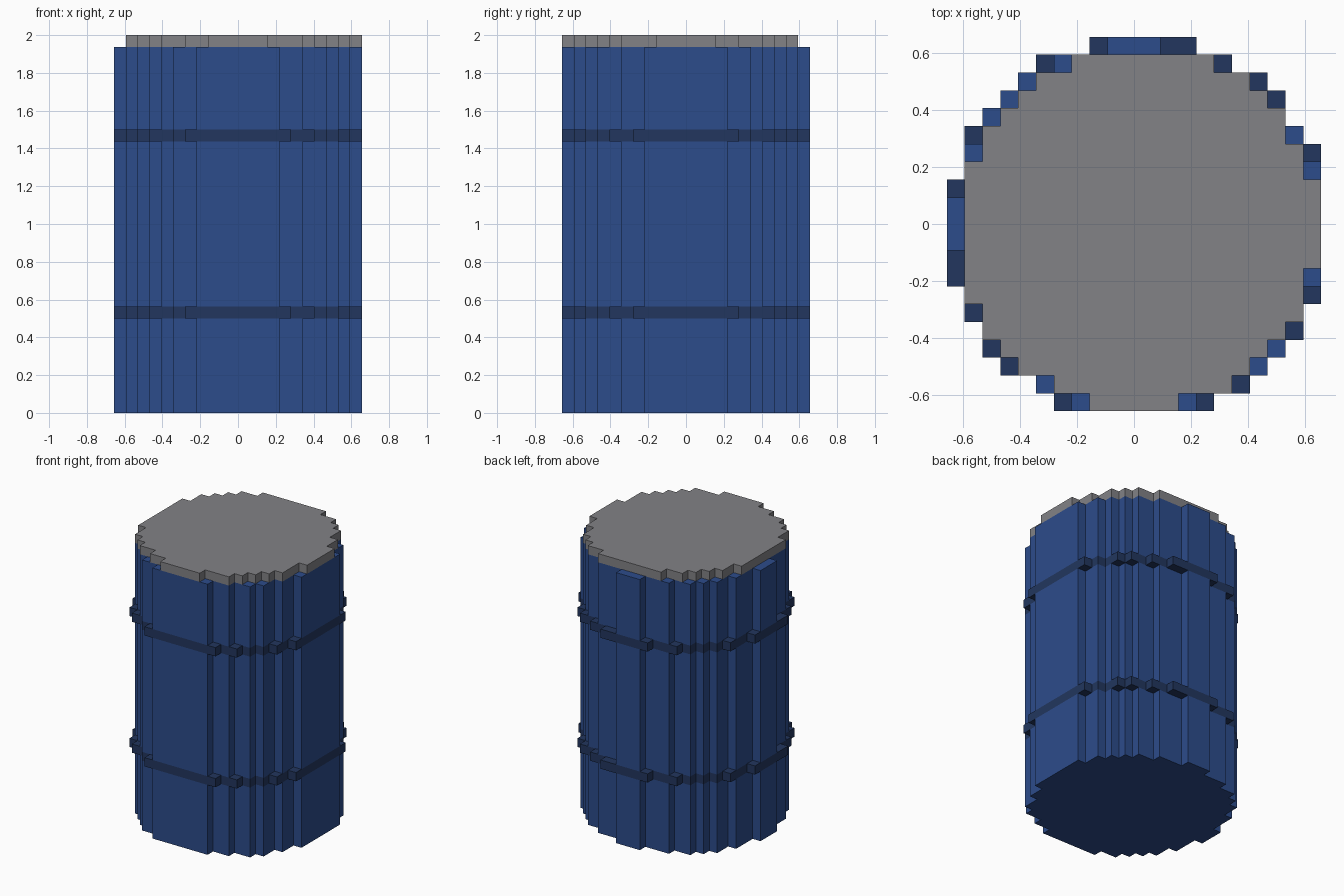
import bpy
import bmesh

if "Cube" in bpy.data.objects:
    bpy.data.objects.remove(bpy.data.objects["Cube"], do_unlink=True)

UNIT = 2 / 32          # size of one block
HALF = 21 * UNIT / 2   # half of the 21-block footprint


def material(name, rgb):
    linear = [((c / 255 + 0.055) / 1.055) ** 2.4 for c in rgb] + [1.0]
    mat = bpy.data.materials.new(name)
    mat.use_nodes = True
    mat.diffuse_color = linear
    mat.node_tree.nodes["Principled BSDF"].inputs["Base Color"].default_value = linear
    return mat


blue = material("barrel blue", (44, 76, 139))
navy = material("band navy", (34, 54, 94))
gray = material("lid gray", (130, 130, 134))

# First and last block of each row, front to back: a stepped round outline
BODY = [(7, 13), (5, 15), (4, 17), (3, 18), (2, 18), (2, 19), (1, 19), (1, 20),
        (1, 20), (0, 20), (0, 20), (0, 20), (1, 20), (1, 20), (1, 19), (2, 19),
        (2, 18), (3, 17), (4, 16), (6, 14), (9, 11)]
BAND = [(6, 14), (5, 16), (3, 17), (2, 18), (2, 19), (1, 19), (1, 20), (0, 20),
        (0, 20), (0, 20), (0, 20), (0, 20), (0, 20), (1, 20), (1, 20), (1, 19),
        (2, 18), (3, 18), (4, 17), (5, 15), (8, 13)]
LID = [(8, 12), (6, 15), (4, 16), (3, 17), (2, 18), (2, 19), (1, 19), (1, 19),
       (1, 20), (1, 20), (1, 20), (1, 20), (1, 20), (1, 19), (2, 19), (2, 18),
       (3, 18), (4, 17), (5, 16), (7, 14)]


def stepped_side(columns):
    """Corner points of one side of the outline, keeping only real steps."""
    points = []
    for row, col in enumerate(columns):
        if points and points[-1][0] == col:
            points[-1] = (col, row + 1)
        else:
            points += [(col, row), (col, row + 1)]
    return points


def stepped_disc(name, rows, bottom, top, mat):
    """Extrude a stepped outline between two block heights."""
    right = stepped_side([last + 1 for first, last in rows])
    left = stepped_side([first for first, last in rows])
    bm = bmesh.new()
    ring = [bm.verts.new((c * UNIT - HALF, r * UNIT - HALF, bottom * UNIT))
            for c, r in right + left[::-1]]
    base = bm.faces.new(ring)
    result = bmesh.ops.extrude_face_region(bm, geom=[base], use_keep_orig=True)
    moved = [g for g in result["geom"] if isinstance(g, bmesh.types.BMVert)]
    bmesh.ops.translate(bm, verts=moved, vec=(0, 0, (top - bottom) * UNIT))
    bmesh.ops.recalc_face_normals(bm, faces=bm.faces)
    mesh = bpy.data.meshes.new(name)
    bm.to_mesh(mesh)
    bm.free()
    mesh.materials.append(mat)
    obj = bpy.data.objects.new(name, mesh)
    bpy.context.collection.objects.link(obj)


# Barrel walls, hoops and lid stacked from the ground up
stepped_disc("lower_body", BODY, 0, 8, blue)
stepped_disc("lower_band", BAND, 8, 9, navy)
stepped_disc("middle_body", BODY, 9, 23, blue)
stepped_disc("upper_band", BAND, 23, 24, navy)
stepped_disc("upper_body", BODY, 24, 31, blue)
stepped_disc("lid", LID, 31, 32, gray)
